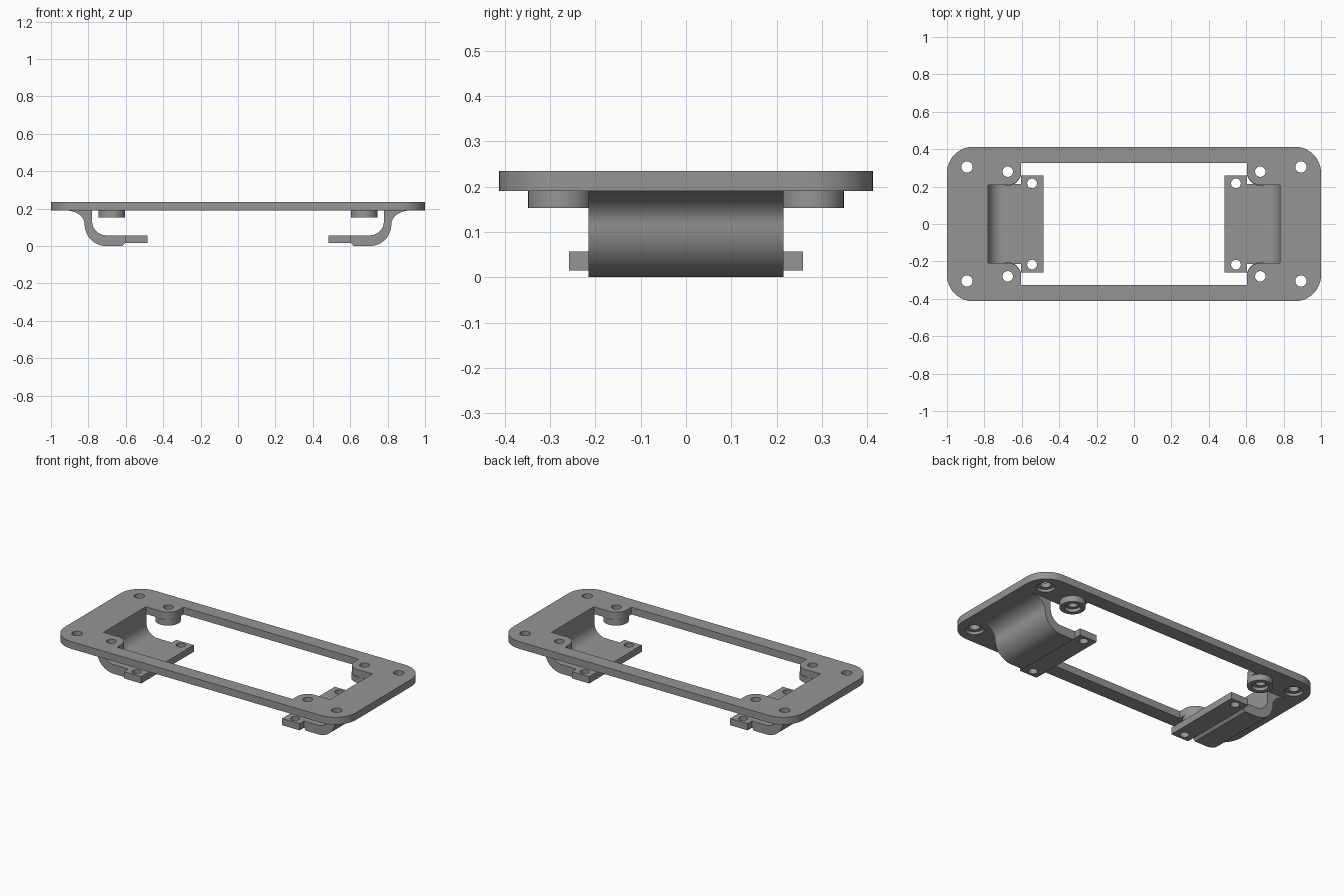
import bpy, bmesh, math

if "Cube" in bpy.data.objects:
    bpy.data.objects.remove(bpy.data.objects["Cube"])

grey = bpy.data.materials.new("mid grey")
grey.diffuse_color = (0.30, 0.30, 0.30, 1)
grey.use_nodes = True
grey.node_tree.nodes["Principled BSDF"].inputs["Base Color"].default_value = grey.diffuse_color

Z_BOT, Z_TOP = 0.19, 0.235      # plate underside and top
SIDES = [(sx, sy) for sx in (-1, 1) for sy in (-1, 1)]


def arc(cx, cy, rx, ry, a0, a1, n=12):
    """Points on an elliptical arc, angles in degrees."""
    return [(cx + rx * math.cos(math.radians(a0 + (a1 - a0) * i / n)),
             cy + ry * math.sin(math.radians(a0 + (a1 - a0) * i / n))) for i in range(n + 1)]


def prism(name, outline, lo, hi, axis="z"):
    """Extrude an outline along z (outline in xy) or along y (outline in xz)."""
    bm = bmesh.new()
    place = (lambda p: (p[0], p[1], lo)) if axis == "z" else (lambda p: (p[0], lo, p[1]))
    face = bm.faces.new([bm.verts.new(place(p)) for p in outline])
    ext = bmesh.ops.extrude_face_region(bm, geom=[face])
    offset = (0, 0, hi - lo) if axis == "z" else (0, hi - lo, 0)
    bmesh.ops.translate(bm, vec=offset, verts=[v for v in ext["geom"] if isinstance(v, bmesh.types.BMVert)])
    bmesh.ops.recalc_face_normals(bm, faces=bm.faces)
    mesh = bpy.data.meshes.new(name)
    bm.to_mesh(mesh)
    bm.free()
    mesh.materials.append(grey)
    obj = bpy.data.objects.new(name, mesh)
    bpy.context.collection.objects.link(obj)
    return obj


def disc(name, x, y, r, lo, hi, n=32):
    return prism(name, arc(x, y, r, r, 0, 360, n)[:-1], lo, hi)


def finish(obj, cutters=()):
    """Cut holes, then smooth the curved walls."""
    bpy.ops.object.select_all(action="DESELECT")
    bpy.context.view_layer.objects.active = obj
    obj.select_set(True)
    for c in cutters:
        mod = obj.modifiers.new("cut", "BOOLEAN")
        mod.operation, mod.solver, mod.object = "DIFFERENCE", "EXACT", c
        bpy.ops.object.modifier_apply(modifier=mod.name)
        bpy.data.objects.remove(c)
    bpy.ops.object.shade_smooth_by_angle(angle=math.radians(30))


# Frame plate with rounded corners
W, H, R = 1.0, 0.413, 0.14
outline = []
for a, (sx, sy) in zip((0, 90, 180, 270), ((1, 1), (-1, 1), (-1, -1), (1, -1))):
    outline += arc(sx * (W - R), sy * (H - R), R, R, a, a + 90)
plate = prism("frame_plate", outline, Z_BOT, Z_TOP)

# Window outline, leaving a rounded lug around each inner screw
quarter = [(0.78, 0.208)] + arc(0.675, 0.28, 0.072, 0.072, 270, 180) + [(0.603, 0.325)]
window = []
for sx, sy in ((1, 1), (-1, 1), (-1, -1), (1, -1)):
    pts = [(sx * x, sy * y) for x, y in quarter]
    window += pts if sx * sy > 0 else pts[::-1]
cuts = [prism("window_cutter", window, 0.1, 0.3)]
for sx, sy in SIDES:
    cuts.append(disc("corner_hole", sx * 0.893, sy * 0.305, 0.03, 0.1, 0.3))
    cuts.append(disc("corner_recess", sx * 0.893, sy * 0.305, 0.052, 0.1, 0.207))
    cuts.append(disc("lug_hole", sx * 0.675, sy * 0.28, 0.028, 0.1, 0.3))
finish(plate, cuts)

# Screw bosses under the lugs, recessed from below
for sx, sy in SIDES:
    x, y = sx * 0.675, sy * 0.277
    boss = disc("screw_boss", x, y, 0.072, 0.153, Z_BOT)
    finish(boss, [disc("boss_hole", x, sy * 0.28, 0.028, 0.1, 0.3),
                  disc("boss_recess", x, y, 0.046, 0.1, 0.173)])

# Curved hanging brackets and their clamp tabs
bracket = [(0.605, 0.015), (0.62, 0.0)]
bracket += arc(0.705, 0.115, 0.115, 0.115, 270, 360)
bracket += arc(0.92, 0.115, 0.10, 0.075, 180, 90)[1:]
bracket += [(0.78, Z_BOT)] + arc(0.705, 0.132, 0.075, 0.075, 0, -90) + [(0.605, 0.057)]
for sx in (-1, 1):
    finish(prism("hanging_bracket", [(sx * x, z) for x, z in bracket], -0.215, 0.215, "y"))
    tab = prism("clamp_tab", [(sx * x, y) for x, y in
                              ((0.485, -0.258), (0.605, -0.258), (0.605, 0.258), (0.485, 0.258))], 0.015, 0.057)
    finish(tab, [disc("tab_hole", sx * 0.545, sy * 0.217, 0.026, -0.1, 0.1) for sy in (-1, 1)])
